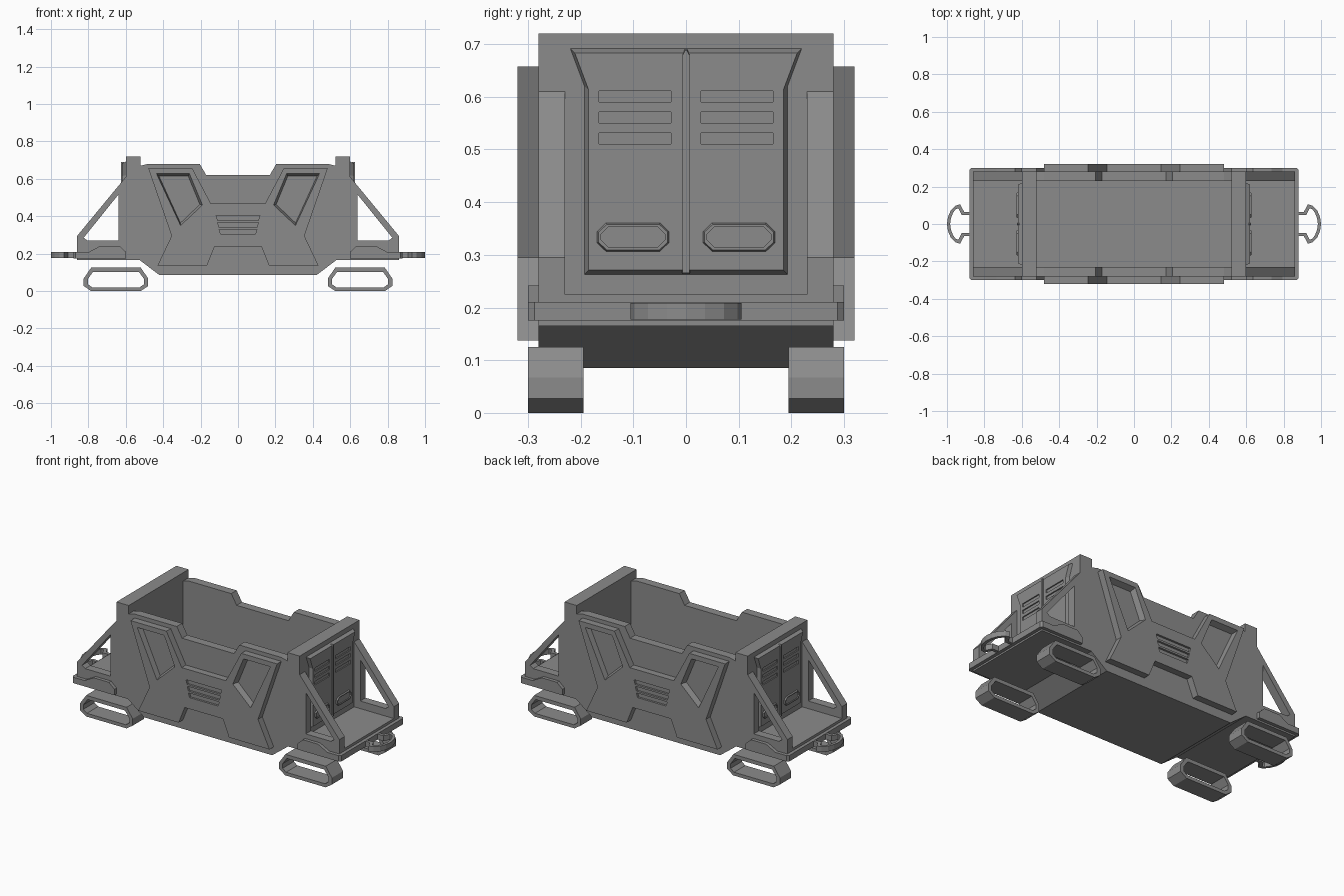
import bpy, bmesh

cube = bpy.data.objects.get("Cube")
if cube:
    bpy.data.objects.remove(cube, do_unlink=True)

grey = bpy.data.materials.new("plain_grey")
grey.use_nodes = True
COLOUR = (0.26, 0.26, 0.26, 1)
grey.diffuse_color = COLOUR
grey.node_tree.nodes["Principled BSDF"].inputs["Base Color"].default_value = COLOUR


def prism(name, pts, axis, a, b, inset=0.0):
    """Extrude a 2D outline along an axis from a to b; the b end may shrink by inset."""
    lo = [min(p[i] for p in pts) for i in (0, 1)]
    hi = [max(p[i] for p in pts) for i in (0, 1)]

    def place(p, d, shrink):
        q = []
        for i in (0, 1):
            mid, size = (lo[i] + hi[i]) / 2, hi[i] - lo[i]
            q.append(mid + (p[i] - mid) * (1 - 2 * shrink / size))
        q.insert("xyz".index(axis), d)
        return q

    bm = bmesh.new()
    near = [bm.verts.new(place(p, a, 0)) for p in pts]
    far = [bm.verts.new(place(p, b, inset)) for p in pts]
    bm.faces.new(near)
    bm.faces.new(far)
    for i in range(len(pts)):
        j = (i + 1) % len(pts)
        bm.faces.new((near[i], near[j], far[j], far[i]))
    bmesh.ops.recalc_face_normals(bm, faces=bm.faces)
    mesh = bpy.data.meshes.new(name)
    bm.to_mesh(mesh)
    bm.free()
    mesh.materials.append(grey)
    ob = bpy.data.objects.new(name, mesh)
    bpy.context.collection.objects.link(ob)
    return ob


def cut(ob, cutters):
    """Subtract the cutters from an object and discard them."""
    for c in cutters:
        c.hide_render = True
        mod = ob.modifiers.new("cut", 'BOOLEAN')
        mod.operation, mod.solver, mod.object = 'DIFFERENCE', 'EXACT', c
    graph = bpy.context.evaluated_depsgraph_get()
    mesh = bpy.data.meshes.new_from_object(ob.evaluated_get(graph))
    ob.modifiers.clear()
    ob.data = mesh
    for c in cutters:
        bpy.data.objects.remove(c, do_unlink=True)


def both(half):
    """Close a half outline by mirroring it in its first coordinate."""
    return half + [(-u, v) for u, v in reversed(half)]


def flip(pts, s):
    return [(s * u, v) for u, v in pts]


def rect(u0, u1, v0, v1):
    return [(u0, v0), (u1, v0), (u1, v1), (u0, v1)]


def octagon(u0, u1, v0, v1, c):
    return [(u0 + c, v0), (u1 - c, v0), (u1, v0 + c), (u1, v1 - c),
            (u1 - c, v1), (u0 + c, v1), (u0, v1 - c), (u0, v0 + c)]


# Tub floor with sloping underside
prism("tub_floor", both([(0.42, 0.085), (0.525, 0.165), (0.52, 0.17)]), "y", -0.28, 0.28)

WALL = [(0.52, 0.165), (0.52, 0.67), (0.48, 0.68), (0.205, 0.68), (0.17, 0.62)]
PANEL = [(0.165, 0.137), (0.43, 0.137), (0.355, 0.295), (0.48, 0.657),
         (0.245, 0.657), (0.145, 0.468)]
NOTCH = [(0.165, 0.1), (0.165, 0.137), (0.125, 0.237)]
WINDOW = [(0.436, 0.628), (0.26, 0.628), (0.19, 0.46), (0.307, 0.35)]
STRUT = [(0.6, 0.165), (0.86, 0.165), (0.86, 0.295), (0.6, 0.61)]
STRUT_HOLE = [(0.64, 0.27), (0.805, 0.27), (0.825, 0.285), (0.64, 0.515)]
TRIM = [(0.86, 0.175), (0.6, 0.175), (0.6, 0.21), (0.635, 0.242),
        (0.735, 0.242), (0.795, 0.21), (0.86, 0.21)]
SKID = [(0.52, 0), (0.785, 0), (0.825, 0.027), (0.825, 0.067),
        (0.785, 0.125), (0.52, 0.125), (0.48, 0.067), (0.48, 0.027)]
SKID_HOLE = [(0.525, 0.02), (0.78, 0.02), (0.803, 0.037), (0.803, 0.064),
             (0.775, 0.103), (0.53, 0.103), (0.502, 0.064), (0.502, 0.037)]

# Side walls and armour panels with sunken windows and vents
for s, side in ((-1, "front"), (1, "back")):
    prism(side + "_wall", both(WALL), "y", s * 0.23, s * 0.28)
    panel = prism(side + "_panel", both(NOTCH[:0:-1] + PANEL[1:]), "y", s * 0.279, s * 0.32)
    holes = [prism("window_cutter", flip(WINDOW, m), "y", s * 0.3201, s * 0.288, 0.014)
             for m in (-1, 1)]
    for i in range(3):
        z, w = 0.392 - i * 0.037, 0.117 - i * 0.008
        holes.append(prism("vent_cutter", both([(w - 0.008, z - 0.014), (w, z + 0.012)]),
                           "y", s * 0.33, s * 0.308))
    cut(panel, holes)

RING_OUT = [(0.87, 0.065), (0.908, 0.065), (0.93, 0.105), (0.955, 0.098),
            (0.98, 0.072), (0.995, 0.036), (1.0, 0)]
RING_IN = [(0.87, 0.047), (0.92, 0.047), (0.939, 0.083), (0.953, 0.08),
           (0.968, 0.058), (0.979, 0.03), (0.983, 0)]


def c_shape(m):
    outer = RING_OUT + [(x, -y) for x, y in RING_OUT[-2::-1]]
    inner = RING_IN + [(x, -y) for x, y in RING_IN[-2::-1]]
    return flip(outer + inner[::-1], m)


for m, end in ((-1, "right"), (1, "left")):
    # End wall and platform
    prism(end + "_end_wall", rect(-0.28, 0.28, 0.165, 0.72), "x", m * 0.52, m * 0.6)
    prism(end + "_platform", rect(-0.28, 0.28, 0.165, 0.225), "x", m * 0.59, m * 0.86)

    # Double door with vents, centre ridge and handles
    door = prism(end + "_door", both([(0.193, 0.262), (0.193, 0.62), (0.22, 0.692)]),
                 "x", m * 0.599, m * 0.62, 0.009)
    cut(door, [prism("vent_cutter", flip(rect(0.028, 0.165, z, z + 0.021), t),
                     "x", m * 0.63, m * 0.613)
               for t in (-1, 1) for z in (0.51, 0.55, 0.59)])
    prism(end + "_door_ridge", both([(0.008, 0.264), (0.008, 0.68), (0.002, 0.69)]),
          "x", m * 0.61, m * 0.626, 0.0015)
    for t in (-1, 1):
        handle = prism(end + "_door_handle", flip(octagon(0.031, 0.17, 0.305, 0.362, 0.017), t),
                       "x", m * 0.615, m * 0.628, 0.004)
        cut(handle, [prism("handle_cutter", flip(octagon(0.04, 0.161, 0.314, 0.353, 0.014), t),
                           "x", m * 0.64, m * 0.622)])

    # Bumper bar with chamfered corners and coupling ring
    bumper = [(0.855, 0.3), (0.87, 0.3), (0.88, 0.288)]
    prism(end + "_bumper", flip(bumper + [(x, -y) for x, y in reversed(bumper)], m),
          "z", 0.175, 0.21)
    prism(end + "_coupling", c_shape(m), "z", 0.177, 0.209)

    # Struts, trims and skids at each corner
    for s, side in ((-1, "front"), (1, "back")):
        tag = side + "_" + end
        strut = prism(tag + "_strut", flip(STRUT, m), "y", s * 0.23, s * 0.28)
        cut(strut, [prism("strut_cutter", flip(STRUT_HOLE, m), "y", s * 0.2, s * 0.35)])
        prism(tag + "_trim", flip(TRIM, m), "y", s * 0.279, s * 0.3)
        skid = prism(tag + "_skid", flip(SKID, m), "y", s * 0.195, s * 0.3)
        cut(skid, [prism("skid_cutter", flip(SKID_HOLE, m), "y", s * 0.15, s * 0.35)])
